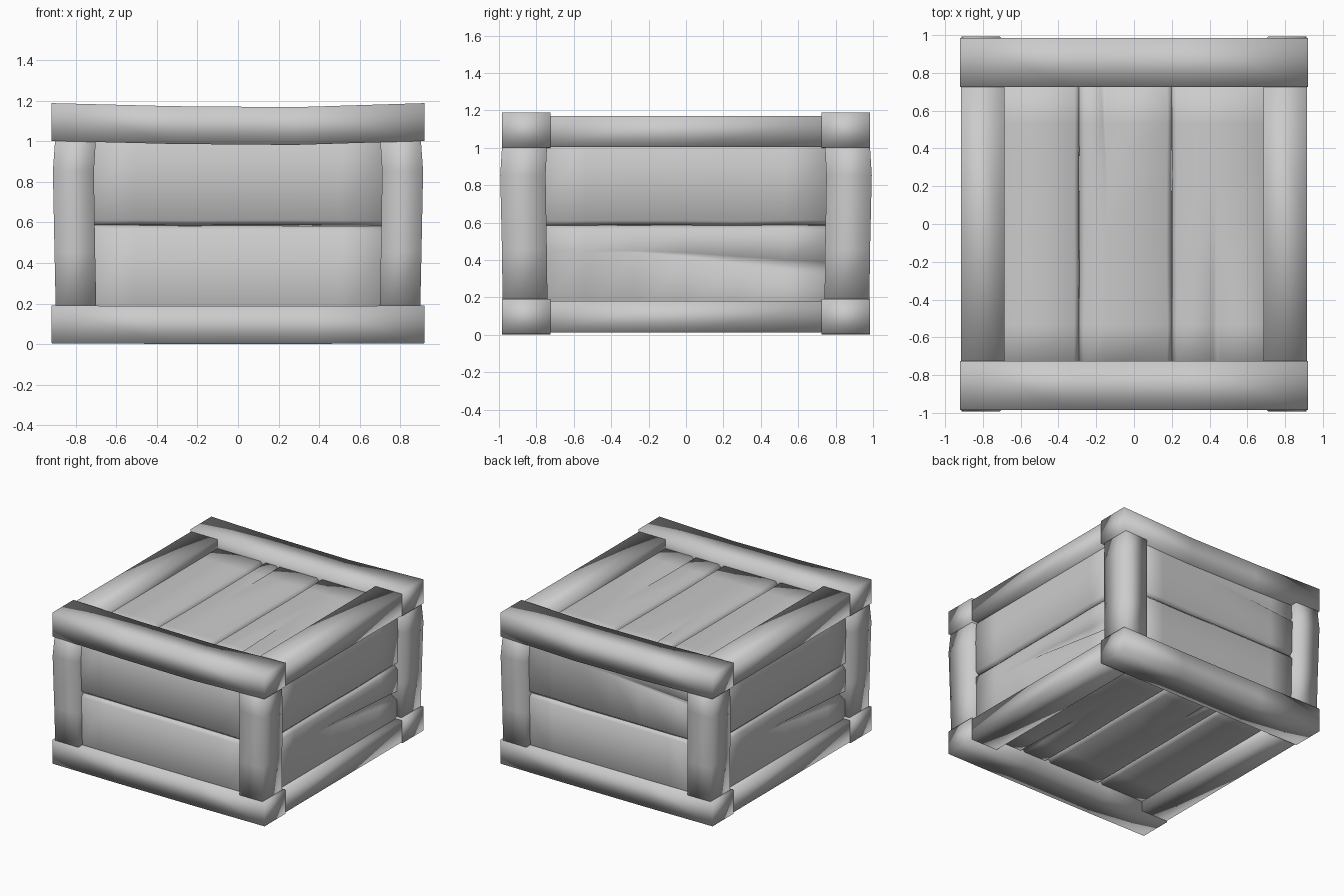
import bpy, bmesh, random
from mathutils import Vector

random.seed(4)
cube = bpy.data.objects.get("Cube")
if cube:
    bpy.data.objects.remove(cube, do_unlink=True)

grey = bpy.data.materials.new("plain_grey")
grey.use_nodes = True
colour = (0.6, 0.6, 0.6, 1)
grey.diffuse_color = colour
grey.node_tree.nodes["Principled BSDF"].inputs["Base Color"].default_value = colour

X, Y, Z = Vector((1, 0, 0)), Vector((0, 1, 0)), Vector((0, 0, 1))


def loft(name, rings):
    """Bridge matching rings of points, cap both ends, shade smooth."""
    bm = bmesh.new()
    loops = [[bm.verts.new(p) for p in ring] for ring in rings]
    n = len(loops[0])
    for a, b in zip(loops, loops[1:]):
        for i in range(n):
            j = (i + 1) % n
            bm.faces.new((a[i], a[j], b[j], b[i]))
    bm.faces.new(loops[0])
    bm.faces.new(loops[-1])
    bmesh.ops.recalc_face_normals(bm, faces=bm.faces)
    for f in bm.faces:
        f.smooth = True
    mesh = bpy.data.meshes.new(name)
    bm.to_mesh(mesh)
    bm.free()
    mesh.materials.append(grey)
    ob = bpy.data.objects.new(name, mesh)
    bpy.context.collection.objects.link(ob)
    return ob


def bar(name, centre, along, u, v, half, hu, hv, stations):
    """Square timber; each station is (t, shift u, shift v, shrink)."""
    rings = []
    for t, du, dv, shrink in stations:
        c = Vector(centre) + along * half * t + u * du + v * dv
        rings.append([c + u * hu * a * shrink + v * hv * b * shrink
                      for a, b in ((-1, -1), (1, -1), (1, 1), (-1, 1))])
    return loft(name, rings)


def plank(name, centre, along, across, out, half, hw, crack=None):
    """Chamfered board; crack = (side, start across, end across, reach, gap)."""
    ch, thick = 0.025, 0.08
    side, c0, c1, reach, gap = crack or (1, 0, 0, 0, 0)
    rings = []
    for k in range(7):
        t = -1 + k / 3
        power = max(0, (t * side - 1 + reach) / reach) if crack else 0
        mid = c1 + (c0 - c1) * power
        g = 0.004 + gap * power
        w = hw + random.uniform(-0.003, 0.003)
        section = [(-w, -thick), (-w, -ch), (-w + ch, 0)]
        if crack:
            section += [(mid - g, 0), (mid, -gap * 1.6 * power), (mid + g, 0)]
        section += [(w - ch, 0), (w, -ch), (w, -thick)]
        base = Vector(centre) + along * half * t
        rings.append([base + across * a + out * o for a, o in section])
    return loft(name, rings)


# Long front and back timbers, the upper ones sagging slightly in the middle
for side, label in ((-1, "front"), (1, "back")):
    sag = [(-1, 0, 0, 1), (-0.35, 0, -0.015, 1), (0.3, 0, -0.02, 1), (1, 0, 0, 1)]
    level = [(-1, 0, 0, 1), (-0.4, 0, -0.003, 1), (0.4, 0, -0.003, 1), (1, 0, 0, 1)]
    bar(label + "_upper_beam", (0, side * 0.855, 1.095), X, Y, Z, 0.92, 0.13, 0.093, sag)
    bar(label + "_lower_beam", (0, side * 0.855, 0.098), X, Y, Z, 0.92, 0.13, 0.093, level)

# Side rails between the beams
for side, label in ((-1, "right"), (1, "left")):
    straight = [(-1, 0, 0, 1), (0, 0, 0, 1), (1, 0, 0, 1)]
    for height, level in ((1.087, "upper"), (0.096, "lower")):
        bar(label + "_" + level + "_rail", (side * 0.8, 0, height), Y, X, Z,
            0.8, 0.115, 0.084, straight)

# Corner posts, bulging a little above the middle
for sx, lx in ((-1, "right"), (1, "left")):
    for sy, ly in ((-1, "front"), (1, "back")):
        bulge = [(-1, 0, 0, 1), (-0.3, sx * 0.007, sy * 0.004, 1),
                 (0.55, sx * 0.014, sy * 0.012, 1.01), (1, 0, 0, 1)]
        bar(ly + "_" + lx + "_post", (sx * 0.797, sy * 0.86, 0.595), Z, X, Y,
            0.47, 0.1, 0.12, bulge)

# Wall boards: two per side, some split from one end
for s, label in ((-1, "front"), (1, "back")):
    split = (-1, 0.04, 0.1, 1.0, 0.012) if s > 0 else None
    plank(label + "_upper_board", (0, s * 0.93, 0.835), X, Z, Y * s, 0.76, 0.25, split)
    plank(label + "_lower_board", (0, s * 0.93, 0.335), X, Z, Y * s, 0.76, 0.25)
for s, label in ((-1, "right"), (1, "left")):
    plank(label + "_upper_board", (s * 0.86, 0, 0.835), Y, Z, X * s, 0.8, 0.25)
    plank(label + "_lower_board", (s * 0.86, 0, 0.335), Y, Z, X * s, 0.8, 0.25,
          (s, 0.01, 0.11, 1.2, 0.035))

# Lid and floor boards: (left edge, right edge, split)
boards = ((-0.72, -0.29, None),
          (-0.29, 0.2, (1, -0.12, -0.1, 0.6, 0.014)),
          (0.2, 0.72, (-1, -0.02, -0.03, 1.0, 0.016)))
for height, up, label in ((1.1, Z, "lid"), (0.09, -Z, "floor")):
    for i, (a, b, split) in enumerate(boards):
        plank(f"{label}_board_{i + 1}", ((a + b) / 2, 0, height), Y, X, up,
              0.8, (b - a) / 2, split)
